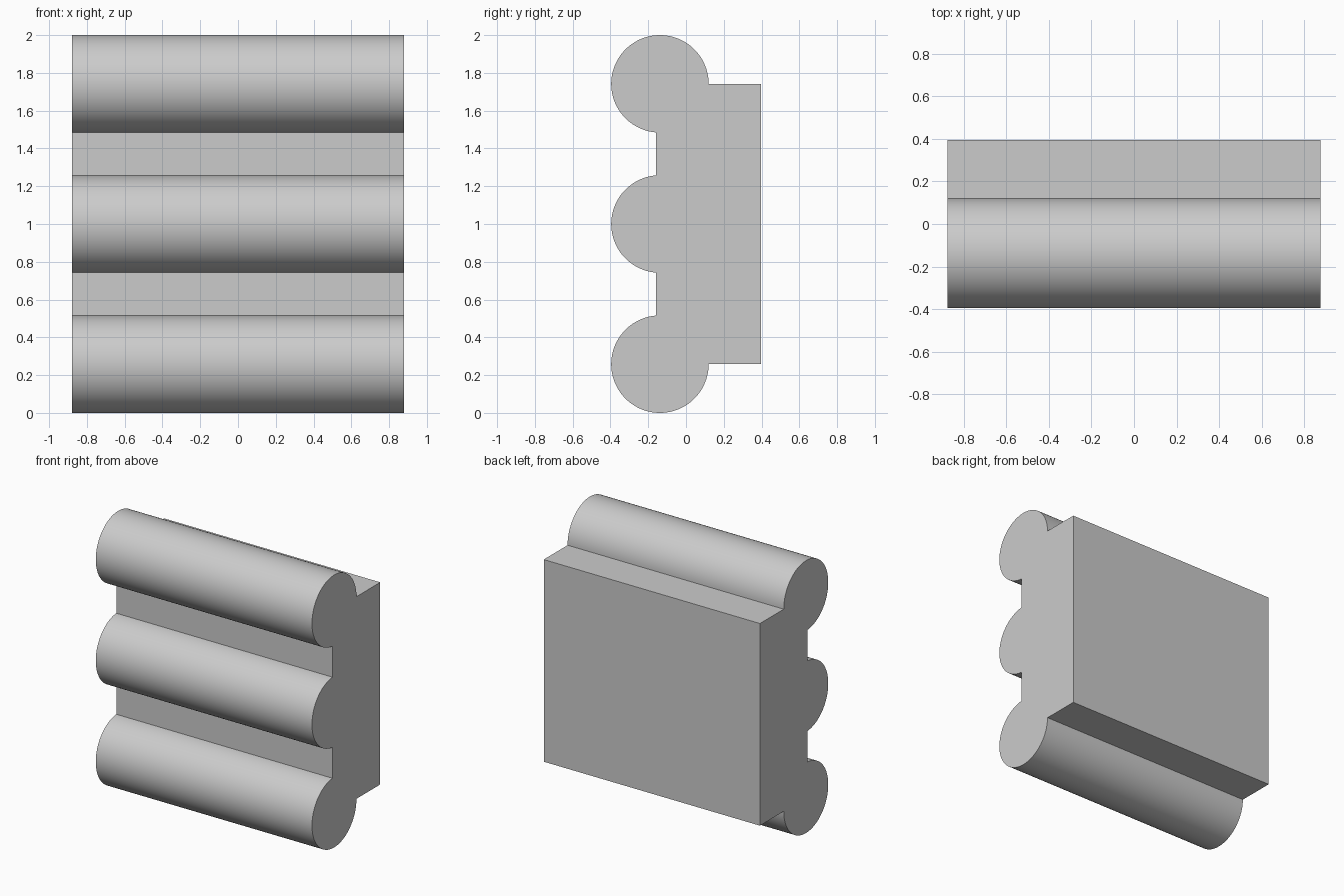
import bpy
import bmesh
from math import acos, cos, sin, pi

cube = bpy.data.objects.get("Cube")
if cube:
    bpy.data.objects.remove(cube, do_unlink=True)

HALF_WIDTH = 0.878
RADIUS = 0.258
ROLL_Y = -0.138      # centre line of the rounded rolls
FRONT_Y = -0.158     # flat strips between the rolls
BACK_Y = 0.396
LOW, MID, HIGH = RADIUS, 1.0, 2 - RADIUS


def arc(z, start, end, steps):
    """Points of a roll's outline in the y-z plane."""
    angles = [start + (end - start) * i / steps for i in range(steps + 1)]
    return [(ROLL_Y + RADIUS * cos(a), z + RADIUS * sin(a)) for a in angles]


# Side profile: back slab edge, then three rolls from top to bottom
meet = acos((FRONT_Y - ROLL_Y) / RADIUS)
profile = [(BACK_Y, LOW), (BACK_Y, HIGH)]
profile += arc(HIGH, 0, 2 * pi - meet, 72)
profile += arc(MID, meet, 2 * pi - meet, 48)
profile += arc(LOW, meet, 2 * pi, 72)

# Extrude the profile across the width
bm = bmesh.new()
side = bm.faces.new([bm.verts.new((-HALF_WIDTH, y, z)) for y, z in profile])
result = bmesh.ops.extrude_face_region(bm, geom=[side], use_keep_orig=True)
moved = [v for v in result["geom"] if isinstance(v, bmesh.types.BMVert)]
bmesh.ops.translate(bm, vec=(2 * HALF_WIDTH, 0, 0), verts=moved)
bmesh.ops.recalc_face_normals(bm, faces=bm.faces)
mesh = bpy.data.meshes.new("ribbed_panel")
bm.to_mesh(mesh)
bm.free()

panel = bpy.data.objects.new("ribbed_panel", mesh)
bpy.context.collection.objects.link(panel)

# Plain grey finish
grey = bpy.data.materials.new("light_grey")
grey.use_nodes = True
colour = (0.6, 0.6, 0.6, 1)
grey.diffuse_color = colour
grey.node_tree.nodes["Principled BSDF"].inputs["Base Color"].default_value = colour
mesh.materials.append(grey)

# Smooth rolls with crisp edges at the ends and strips
bpy.ops.object.select_all(action="DESELECT")
panel.select_set(True)
bpy.context.view_layer.objects.active = panel
bpy.ops.object.shade_smooth_by_angle(angle=pi / 6)
